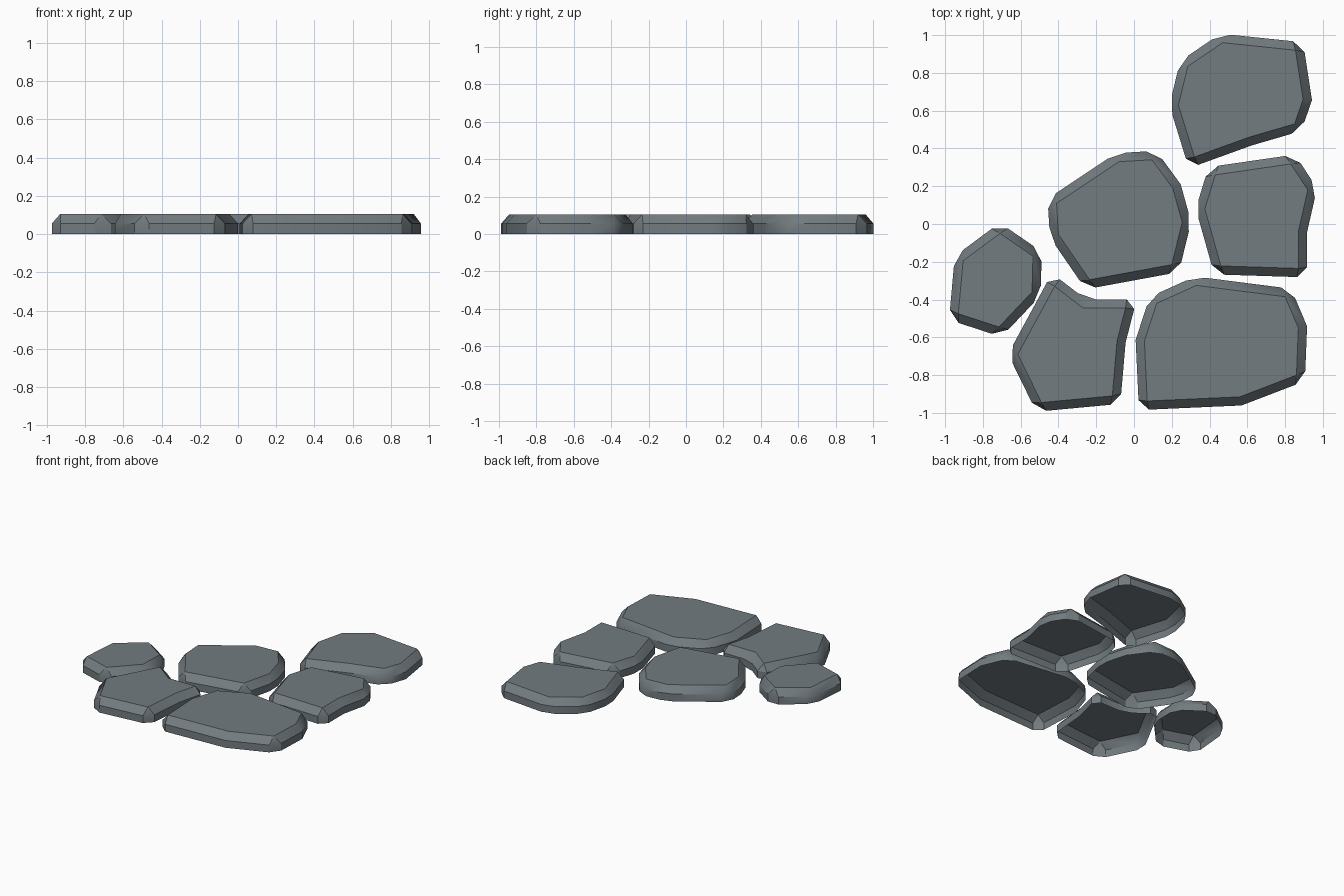
import bpy, bmesh, math
from mathutils import Vector

if "Cube" in bpy.data.objects:
    bpy.data.objects.remove(bpy.data.objects["Cube"], do_unlink=True)

WALL_Z, TOP_Z = 0.055, 0.105      # top of the upright wall, top of the stone
SLOPE, CUT = 0.046, 0.053         # width of sloped rim, length of corner cut

slate = bpy.data.materials.new("slate_grey")
slate.use_nodes = True
colour = (0.17, 0.20, 0.215, 1)
slate.diffuse_color = colour
bsdf = slate.node_tree.nodes["Principled BSDF"]
bsdf.inputs["Base Color"].default_value = colour
bsdf.inputs["Roughness"].default_value = 0.9


def rim_points(prev, p, nxt):
    """Offset one corner outwards; clip it into two points where it turns sharply."""
    e1, e2 = (p - prev).normalized(), (nxt - p).normalized()
    n1, n2 = Vector((e1.y, -e1.x)), Vector((e2.y, -e2.x))
    mitre = p + (n1 + n2) * SLOPE / (1 + n1.dot(n2))
    if e1.angle(e2) < math.radians(28):
        return [mitre]
    return [mitre - e1 * CUT, mitre + e2 * CUT]


def stone(name, outline):
    """Flat stone, open underneath, from the counter-clockwise outline of its top."""
    pts = [Vector(p) for p in outline]
    bm = bmesh.new()
    top, ring = [], []            # ring: (bottom vertex, wall vertex, top vertex)
    for i, p in enumerate(pts):
        t = bm.verts.new((p.x, p.y, TOP_Z))
        top.append(t)
        for q in rim_points(pts[i - 1], p, pts[(i + 1) % len(pts)]):
            ring.append((bm.verts.new((q.x, q.y, 0)),
                         bm.verts.new((q.x, q.y, WALL_Z)), t))
    bm.faces.new(top)
    for i, (b1, w1, t1) in enumerate(ring):
        b0, w0, t0 = ring[i - 1]
        bm.faces.new((b0, b1, w1, w0))                                  # wall
        bm.faces.new((w0, w1, t1) if t0 is t1 else (w0, w1, t1, t0))    # slope
    mesh = bpy.data.meshes.new(name)
    bm.to_mesh(mesh)
    bm.free()
    mesh.materials.append(slate)
    obj = bpy.data.objects.new(name, mesh)
    bpy.context.collection.objects.link(obj)
    bpy.ops.object.select_all(action='DESELECT')
    obj.select_set(True)
    bpy.context.view_layer.objects.active = obj
    bpy.ops.object.shade_smooth_by_angle(angle=math.radians(30))


stone("back_stone", [(0.47, 0.96), (0.285, 0.835), (0.235, 0.63), (0.32, 0.355),
                     (0.61, 0.46), (0.85, 0.53), (0.895, 0.66), (0.855, 0.92)])
stone("centre_stone", [(0.095, 0.34), (-0.08, 0.33), (-0.41, 0.11), (-0.40, -0.055),
                       (-0.235, -0.295), (0.20, -0.215), (0.255, 0.01), (0.205, 0.19)])
stone("left_stone", [(0.83, 0.318), (0.43, 0.26), (0.375, 0.08), (0.46, -0.222),
                     (0.87, -0.235), (0.87, -0.04), (0.92, 0.18)])
stone("front_left_stone", [(0.33, -0.325), (0.12, -0.42), (0.055, -0.62), (0.07, -0.937),
                           (0.56, -0.915), (0.86, -0.80), (0.87, -0.55), (0.80, -0.385)])
stone("front_right_stone", [(-0.42, -0.33), (-0.615, -0.69), (-0.49, -0.945),
                            (-0.115, -0.91), (-0.09, -0.62), (-0.045, -0.445),
                            (-0.27, -0.445)])
stone("right_stone", [(-0.71, -0.05), (-0.905, -0.195), (-0.93, -0.475),
                      (-0.715, -0.545), (-0.54, -0.36), (-0.535, -0.17)])
